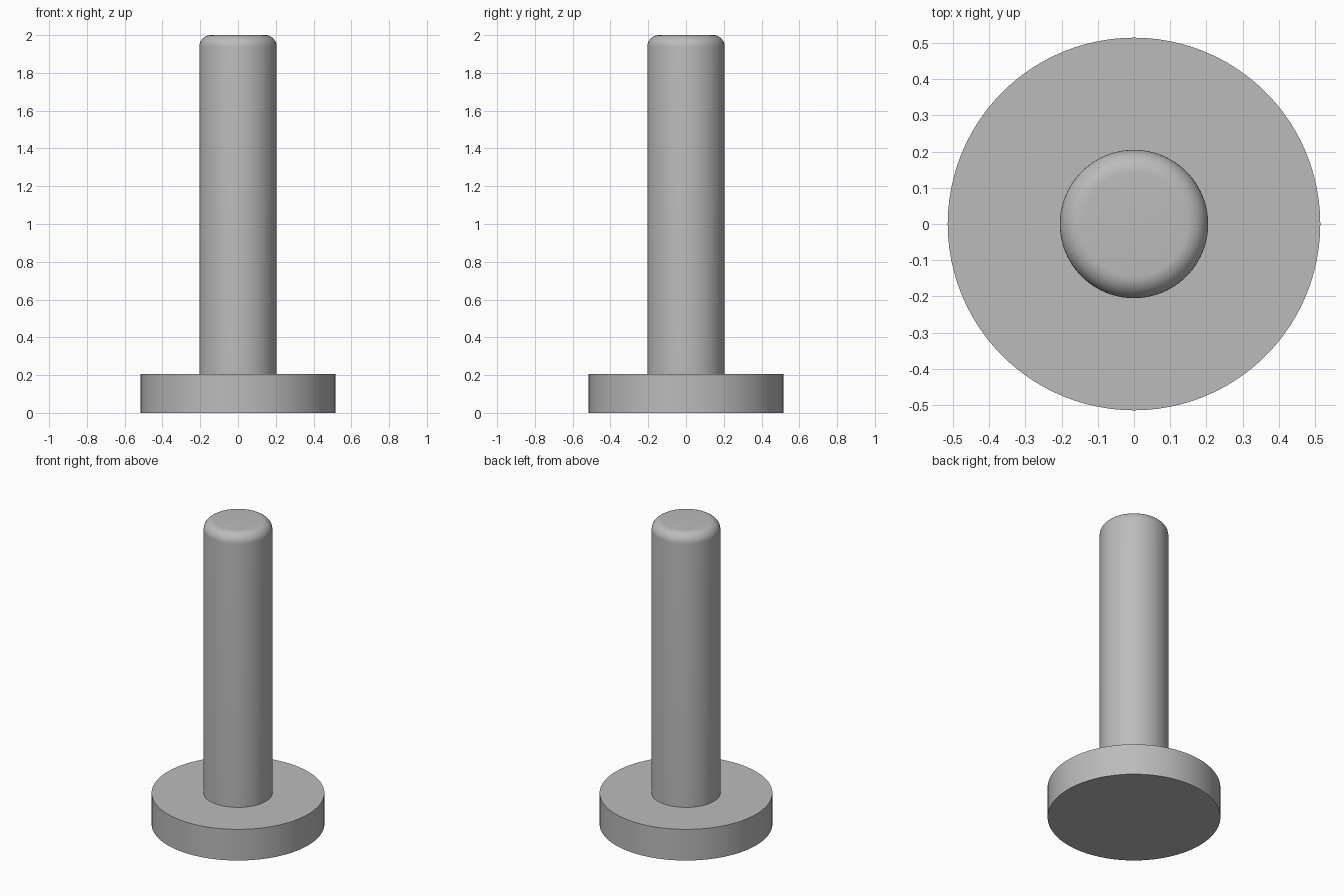
import bpy
import math

cube = bpy.data.objects.get("Cube")
if cube:
    bpy.data.objects.remove(cube, do_unlink=True)

# Single plain grey finish
GREY = (0.5, 0.5, 0.5, 1.0)
grey = bpy.data.materials.new("plain_grey")
grey.use_nodes = True
grey.diffuse_color = GREY
grey.node_tree.nodes["Principled BSDF"].inputs["Base Color"].default_value = GREY

SIDES = 96


def turned_part(name, profile):
    """Revolve a (radius, height) profile about z, closing both ends with caps."""
    verts, faces = [], []
    for radius, z in profile:
        for i in range(SIDES):
            a = math.tau * i / SIDES
            verts.append((radius * math.cos(a), radius * math.sin(a), z))
    for ring in range(len(profile) - 1):
        low, high = ring * SIDES, (ring + 1) * SIDES
        for i in range(SIDES):
            j = (i + 1) % SIDES
            faces.append((low + i, low + j, high + j, high + i))
    faces.append(tuple(reversed(range(SIDES))))
    faces.append(tuple(range(len(verts) - SIDES, len(verts))))
    mesh = bpy.data.meshes.new(name)
    mesh.from_pydata(verts, [], faces)
    mesh.materials.append(grey)
    obj = bpy.data.objects.new(name, mesh)
    bpy.context.collection.objects.link(obj)
    bpy.ops.object.select_all(action='DESELECT')
    obj.select_set(True)
    bpy.context.view_layer.objects.active = obj
    bpy.ops.object.shade_smooth_by_angle(angle=math.radians(30))
    return obj


# Flat disc head at the bottom
HEAD_RADIUS, HEAD_HEIGHT = 0.515, 0.205
turned_part("disc_head", [(HEAD_RADIUS, 0), (HEAD_RADIUS, HEAD_HEIGHT)])

# Round shaft with a rounded top edge, standing on the head
RADIUS, TOP, FILLET, STEPS = 0.205, 2.0, 0.062, 10
profile = [(RADIUS, HEAD_HEIGHT)]
for k in range(STEPS + 1):
    a = math.pi / 2 * k / STEPS
    profile.append((RADIUS - FILLET + FILLET * math.cos(a),
                    TOP - FILLET + FILLET * math.sin(a)))
turned_part("shaft", profile)
